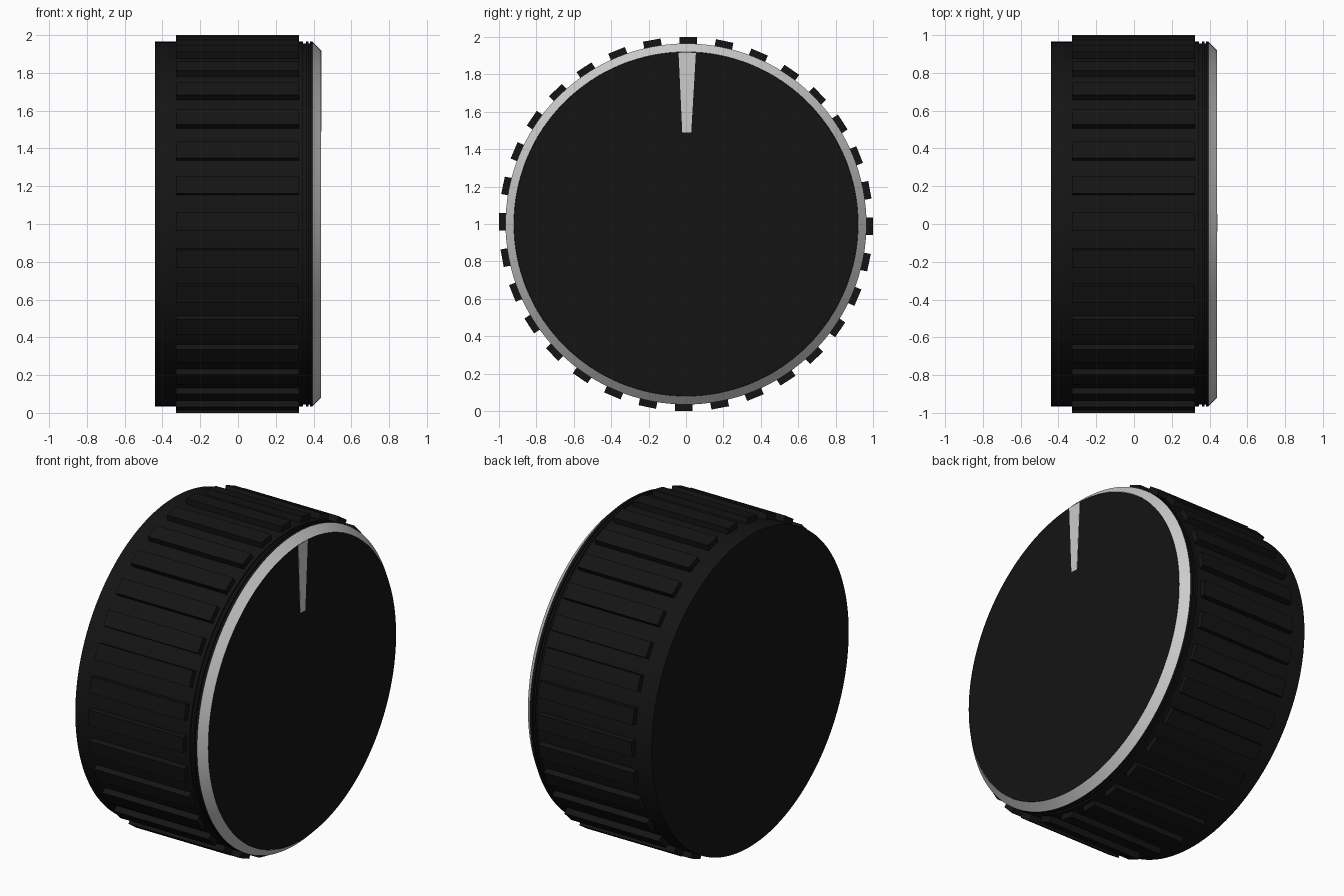
import bpy, bmesh
from math import radians, sin, cos, tau
from mathutils import Matrix

if "Cube" in bpy.data.objects:
    bpy.data.objects.remove(bpy.data.objects["Cube"])

SEG = 128
CENTRE = (0, 0, 1)

black = bpy.data.materials.new("black_plastic")
black.diffuse_color = (0.007, 0.007, 0.007, 1)
black.use_nodes = True
black.node_tree.nodes["Principled BSDF"].inputs["Base Color"].default_value = black.diffuse_color


def finish(name, bm, mat=None, smooth=False):
    bmesh.ops.recalc_face_normals(bm, faces=bm.faces)
    me = bpy.data.meshes.new(name)
    bm.to_mesh(me)
    bm.free()
    ob = bpy.data.objects.new(name, me)
    ob.location = CENTRE
    bpy.context.collection.objects.link(ob)
    if mat:
        me.materials.append(mat)
    if smooth:
        bpy.ops.object.select_all(action='DESELECT')
        ob.select_set(True)
        bpy.context.view_layer.objects.active = ob
        bpy.ops.object.shade_smooth_by_angle(angle=radians(30))
    return ob


def lathe(name, profile, mat=None, cap_start=False, cap_end=False):
    """Revolve (x, radius) points around the x axis."""
    bm = bmesh.new()
    rings = [[bm.verts.new((x, r * sin(tau * i / SEG), r * cos(tau * i / SEG)))
              for i in range(SEG)] for x, r in profile]
    for a, b in zip(rings, rings[1:]):
        for i in range(SEG):
            j = (i + 1) % SEG
            bm.faces.new((a[i], a[j], b[j], b[i]))
    if cap_start:
        bm.faces.new(rings[0])
    if cap_end:
        bm.faces.new(rings[-1])
    return finish(name, bm, mat, True)


# Black body with two fine grooves near the front rim
lathe("knob_body", [(-0.44, 0.965), (0.345, 0.965), (0.345, 0.955), (0.36, 0.955),
                    (0.36, 0.965), (0.372, 0.965), (0.372, 0.955), (0.38, 0.955),
                    (0.38, 0.965), (0.395, 0.965)], black, True, True)

# Bare metal chamfer ring and the black face inside it
lathe("chamfer_ring", [(0.395, 0.965), (0.44, 0.92)], None, True, False)
lathe("front_face", [(0.40, 0.919), (0.44, 0.919)], black, True, True)

# Tapered pointer lying on the face
bm = bmesh.new()
outline = [(-0.02, 0.49), (0.028, 0.49), (0.053, 0.918), (-0.04, 0.918)]
base = bm.faces.new([bm.verts.new((0.43, y, z)) for y, z in outline])
ext = bmesh.ops.extrude_face_region(bm, geom=[base])
bmesh.ops.translate(bm, vec=(0.012, 0, 0),
                    verts=[v for v in ext["geom"] if isinstance(v, bmesh.types.BMVert)])
finish("pointer", bm)

# Grip ribs around the rim
RIBS = 32
bm = bmesh.new()
for i in range(RIBS):
    turn = Matrix.Rotation(-(tau * i / RIBS + radians(0.7)), 4, 'X')
    box = Matrix.Translation((-0.003, 0, 0.97)) @ Matrix.Diagonal((0.65, 0.095, 0.06, 1))
    bmesh.ops.create_cube(bm, size=1, matrix=turn @ box)
finish("grip_ribs", bm, black)
